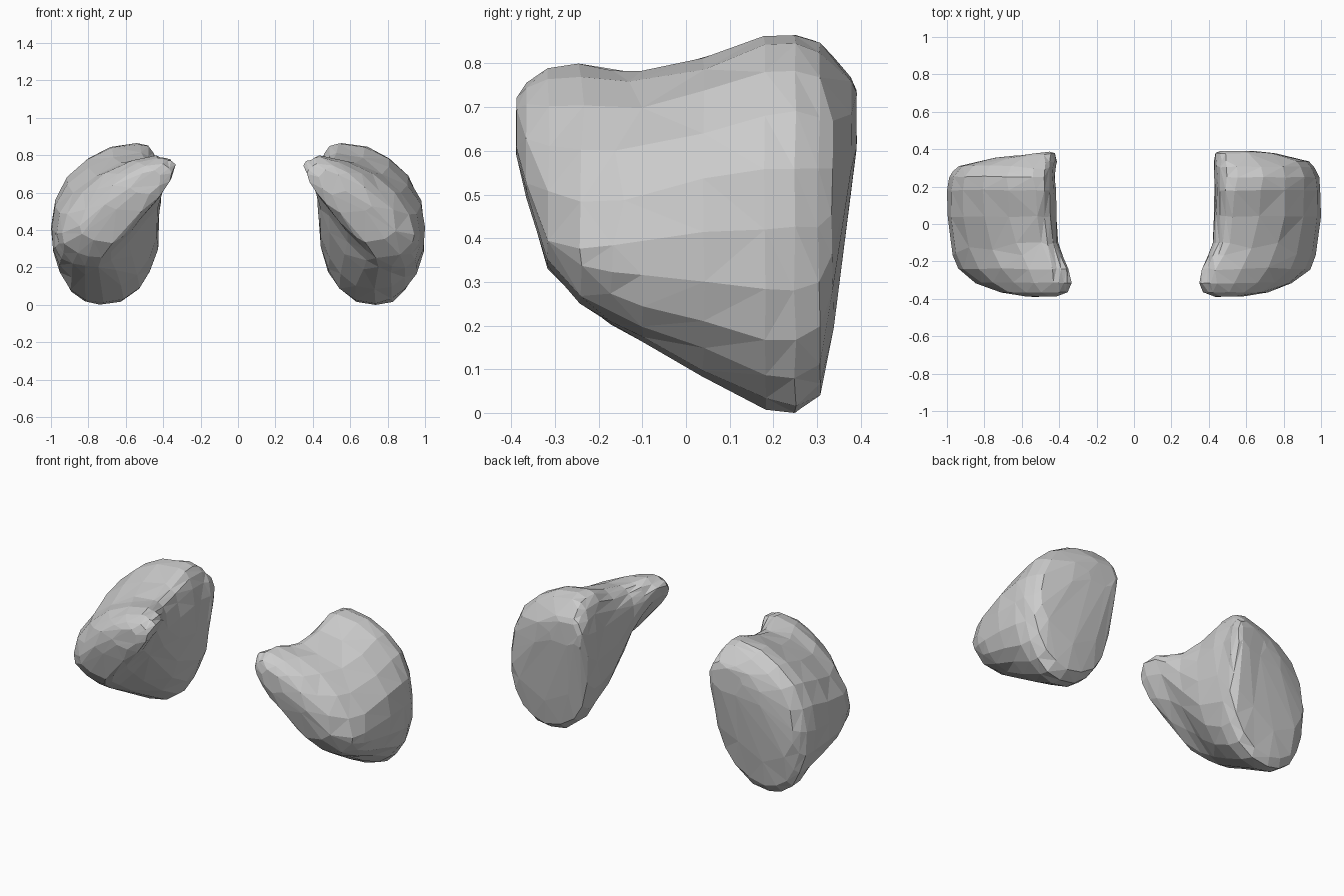
import bpy, bmesh, math, random

if "Cube" in bpy.data.objects:
    bpy.data.objects.remove(bpy.data.objects["Cube"])

SEG = 5  # segments per quarter of each cross-section

# Slices front to back: y, inner (x,z), bottom (x,z), outer (x,z), top (x,z),
# flatness of lower inner arc and of upper inner arc
SLICES = [
    (-.388, .43, .67, .50, .59, .58, .63, .47, .72, 1.2, 1.0),
    (-.365, .37, .70, .56, .49, .72, .54, .44, .755, 1.4, 1.0),
    (-.315, .35, .74, .68, .335, .85, .42, .44, .785, 1.6, 1.0),
    (-.24, .365, .74, .74, .25, .94, .38, .45, .795, 1.6, 1.0),
    (-.17, .395, .69, .75, .205, .97, .385, .475, .785, 1.5, .9),
    (-.10, .42, .62, .74, .16, .985, .39, .51, .78, 1.25, .8),
    (.04, .43, .51, .73, .085, 1.0, .41, .53, .81, .95, .7),
    (.18, .43, .48, .73, .012, 1.0, .42, .54, .86, .88, .65),
    (.25, .43, .48, .74, .0, .99, .43, .55, .865, .88, .65),
    (.305, .43, .50, .73, .045, .97, .43, .55, .85, .9, .65),
    (.335, .43, .55, .72, .20, .94, .45, .54, .82, .95, .7),
    (.378, .435, .66, .60, .50, .76, .60, .52, .77, 1.0, .8),
    (.39, .46, .68, .55, .60, .65, .65, .53, .74, 1.0, .9),
]


def arc(side, pole, k, to_pole):
    """Quarter arc between a sideways extreme and a vertical extreme."""
    pts = []
    for i in range(SEG):
        a = math.pi / 2 * i / SEG
        c, s = math.cos(a), math.sin(a)
        if not to_pole:
            c, s = s, c
        pts.append((pole[0] + (side[0] - pole[0]) * c ** k,
                    side[1] + (pole[1] - side[1]) * s ** k))
    return pts


def outline(sl):
    inner, bottom, outer, top = sl[1:3], sl[3:5], sl[5:7], sl[7:9]
    # Front slices slope away more at the upper outer side
    slope = 1.0 + .2 * max(0, min(1, .2 - sl[0] * 3))
    return (arc(inner, bottom, sl[9], True) + arc(outer, bottom, .92, False)
            + arc(outer, top, slope, True) + arc(inner, top, sl[10], False))


def make_lump(name, sign, seed):
    rng = random.Random(seed)
    bm = bmesh.new()
    rings = []
    for n, sl in enumerate(SLICES):
        j = .006 if 1 < n < len(SLICES) - 2 else .002
        ring = []
        for x, z in outline(sl):
            y = sl[0] + rng.uniform(-j, j) * .6
            x += rng.uniform(-j, j)
            if sign < 0:  # left lump reaches further in, with a flatter back
                x -= .025 * (1 - x)
                if y > .3:
                    y -= max(0, min(.025, .12 * (x - .42)))
            ring.append(bm.verts.new((sign * min(1, x), y,
                                      max(0, z + rng.uniform(-j, j)))))
        rings.append(ring)
    # Skin between slices, then cap both ends
    for a, b in zip(rings, rings[1:]):
        for i in range(len(a)):
            k = (i + 1) % len(a)
            bm.faces.new((a[i], a[k], b[k], b[i]))
    bm.faces.new(rings[0])
    bm.faces.new(rings[-1])
    bmesh.ops.triangulate(bm, faces=bm.faces[:])
    bmesh.ops.recalc_face_normals(bm, faces=bm.faces[:])
    me = bpy.data.meshes.new(name)
    bm.to_mesh(me)
    bm.free()
    ob = bpy.data.objects.new(name, me)
    bpy.context.collection.objects.link(ob)
    # Irregular low-poly facets
    dec = ob.modifiers.new("facets", 'DECIMATE')
    dec.ratio = .7
    return ob


make_lump("right_lump", 1, 3)
make_lump("left_lump", -1, 8)
